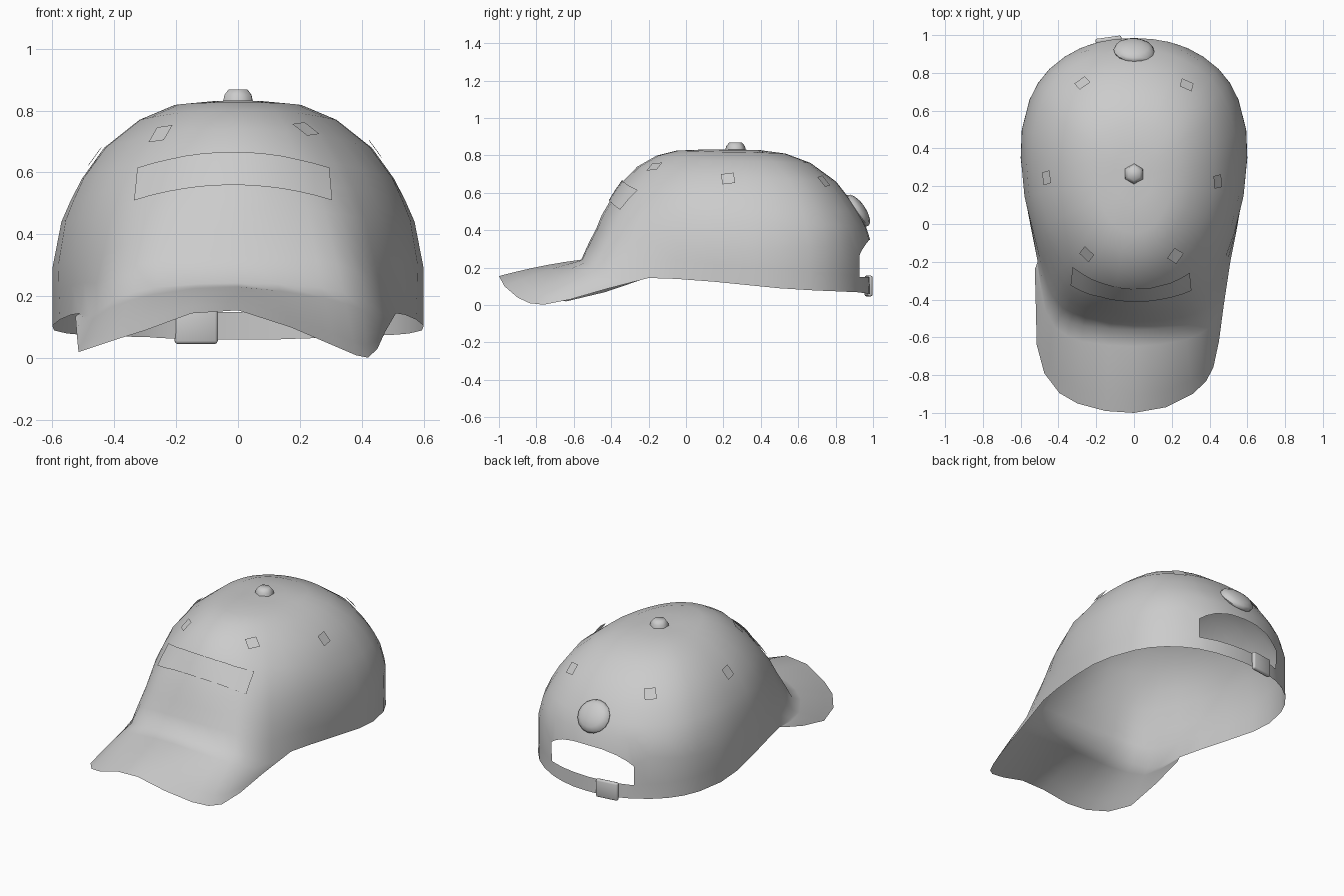
import bpy, bmesh, math
from mathutils import Vector, Matrix
from mathutils.bvhtree import BVHTree

if "Cube" in bpy.data.objects:
    bpy.data.objects.remove(bpy.data.objects["Cube"])

APEX = Vector((0, 0.25, 0.833))

# Half outline of the sweatband, back to front: x, y, z
RIM = [(0, .992, .06), (.10, .986, .06), (.19, .97, .063), (.25, .95, .065), (.29, .935, .068),
       (.37, .89, .07), (.45, .825, .073), (.51, .75, .076), (.555, .66, .08), (.595, .50, .09),
       (.60, .35, .105), (.575, .15, .125), (.54, -.05, .14), (.51, -.2, .145), (.48, -.35, .135),
       (.455, -.42, .15), (.40, -.49, .19), (.34, -.52, .212), (.27, -.54, .228),
       (.13, -.555, .24), (0, -.56, .243)]
# Crown profiles from rim to top: fraction of rim radius, height
FRONT = [(1, .24), (.95, .33), (.90, .41), (.865, .48), (.80, .57), (.74, .65), (.63, .74), (.50, .80), (.37, .826), (.18, .832)]
SIDE = [(1, .10), (1, .20), (.998, .29), (.95, .44), (.90, .51), (.84, .58), (.72, .68), (.53, .77), (.34, .818), (.17, .828)]
BACK = [(.99, .06), (.985, .15), (.99, .35), (.96, .42), (.905, .50), (.84, .57), (.745, .66), (.56, .76), (.38, .81), (.20, .828)]
# Outer brim edge, from +x side round to -x side
BRIM = [(.51, -.20, .145), (.475, -.43, .085), (.45, -.62, .03), (.42, -.76, .002), (.38, -.835, .01),
        (.31, -.90, .04), (.17, -.97, .10), (0, -1, .155), (-.15, -.99, .145), (-.30, -.95, .09),
        (-.395, -.895, .06), (-.475, -.79, .033), (-.515, -.64, .02), (-.52, -.43, .07), (-.525, -.24, .135)]


def make(name, bm, angle=50):
    mesh = bpy.data.meshes.new(name)
    bm.to_mesh(mesh)
    bm.free()
    ob = bpy.data.objects.new(name, mesh)
    bpy.context.collection.objects.link(ob)
    bpy.ops.object.select_all(action='DESELECT')
    ob.select_set(True)
    bpy.context.view_layer.objects.active = ob
    bpy.ops.object.shade_smooth_by_angle(angle=math.radians(angle))
    return ob


def grid(bm, rows, closed=False, skip=lambda i, j: False, flip=False):
    vs = [[bm.verts.new(p) for p in r] for r in rows]
    n = len(rows[0])
    for i in range(len(rows) - 1):
        for j in range(n if closed else n - 1):
            k = (j + 1) % n
            if not skip(i, j):
                q = (vs[i][j], vs[i + 1][j], vs[i + 1][k], vs[i][k])
                bm.faces.new(q[::-1] if flip else q)
    return vs


# Crown: rim outline lofted to the apex, with the arched rear opening left out
rim = [Vector(p) for p in RIM]
rim += [Vector((-p[0], p[1], p[2])) for p in RIM[-2:0:-1]]
N = len(rim)
rows = []
for i in range(len(SIDE)):
    row = []
    for p in rim:
        d = Vector((p.x, p.y - APEX.y))
        w = (d.y / d.length) ** 2
        end = BACK if d.y > 0 else FRONT
        mix = lambda lv, c: end[lv][c] * w + SIDE[lv][c] * (1 - w)
        s, z = mix(i, 0), mix(i, 1)
        z += (p.z - mix(0, 1)) * max(0, 1 - i / 4)
        if d.y < 0:     # front corners grow rounder with height
            e = math.hypot(d.x / .6, d.y / .81)
            s *= 1 + (1 / e - 1) * min(1, i / 5)
            if i > 5:
                s *= 1 - .12 * w * (1 - w)
        elif abs(p.x) < .3 and i == 1:
            z = .15
        elif abs(p.x) < .3 and i == 2:
            z = .35 - .08 * (abs(p.x) / .29) ** 3
        row.append(Vector((d.x * s, APEX.y + d.y * s, z)))
    rows.append(row)

bm = bmesh.new()
vs = grid(bm, rows, True, lambda i, j: i == 1 and (j < 4 or j >= N - 4))
top = bm.verts.new(APEX)
for j in range(N):
    bm.faces.new((vs[-1][j], top, vs[-1][(j + 1) % N]))
bm.normal_update()
tree = BVHTree.FromBMesh(bm)

# Brim: gently domed sheet from the front of the rim, welded on for a soft join
attach = [p for p in rows[0] if p.y <= -.19]
steps = 5
sheet = []
for s in range(steps + 1):
    t = s / steps
    sheet.append([a.lerp(Vector(b), t) + Vector((0, 0, .07 * (a - Vector(b)).length * t * (1 - t)))
                  for a, b in zip(attach, BRIM)])
grid(bm, sheet, flip=True)
bmesh.ops.remove_doubles(bm, verts=bm.verts[:], dist=.0005)
make("crown_and_brim", bm, 85)


def hit(origin, direction):
    loc, nor, _, _ = tree.ray_cast(Vector(origin), Vector(direction))
    if nor.dot(Vector(direction)) > 0:
        nor = -nor
    return loc, nor.normalized()


def frame(loc, nor):
    x = Vector((0, 0, 1)).cross(nor).normalized()
    return Matrix.Translation(loc) @ Matrix((x, nor.cross(x), nor)).transposed().to_4x4()


# Six ventilation eyelet patches
for k, (x, y) in enumerate([(-.27, .74), (.275, .73), (-.455, .245), (.435, .225), (-.245, -.155), (.215, -.165)]):
    loc, nor = hit((x, y, 2), (0, 0, -1))
    bm = bmesh.new()
    bmesh.ops.create_grid(bm, x_segments=1, y_segments=1, size=.034,
                          matrix=frame(loc + nor * .01, nor) @ Matrix.Rotation(.15, 4, 'Z'))
    make(f"eyelet_patch_{k + 1}", bm)

# Curved front panel patch
bm = bmesh.new()
rows = []
for t in (0, .5, 1):
    row = []
    for k in range(13):
        u = k / 6 - 1
        x, z = u * (.315 - .01 * t) - .015, .555 + .105 * t - .05 * u * u
        loc, nor = hit((x, -2, z), (0, 1, 0))
        row.append(loc + nor * .009)
    rows.append(row)
grid(bm, rows, flip=True)
make("front_patch", bm)

# Hexagonal top button
bm = bmesh.new()
rows = [[(r * math.cos(-a * math.pi / 3 + .5), .265 + r * math.sin(-a * math.pi / 3 + .5), z) for a in range(6)]
        for r, z in [(.055, .828), (.05, .85), (.035, .868)]]
vs = grid(bm, rows, True)
bm.faces.new(vs[-1][::-1])
make("top_button", bm, 80)

# Domed round badge above the rear opening
loc, nor = hit((0, 2, .505), (0, -1, 0))
bm = bmesh.new()
bmesh.ops.create_uvsphere(bm, u_segments=16, v_segments=8, radius=1,
                          matrix=frame(loc, nor) @ Matrix.Diagonal((.108, .10, .042, 1)))
make("rear_badge", bm)

# Buckle on the rear strap
bm = bmesh.new()
bmesh.ops.create_cube(bm, size=1, matrix=Matrix.Translation((-.135, .976, .102))
                      @ Matrix.Rotation(math.radians(8), 4, 'Z') @ Matrix.Diagonal((.14, .026, .112, 1)))
bmesh.ops.bevel(bm, geom=bm.edges[:], offset=.01, segments=2, affect='EDGES', profile=.5)
make("strap_buckle", bm)
